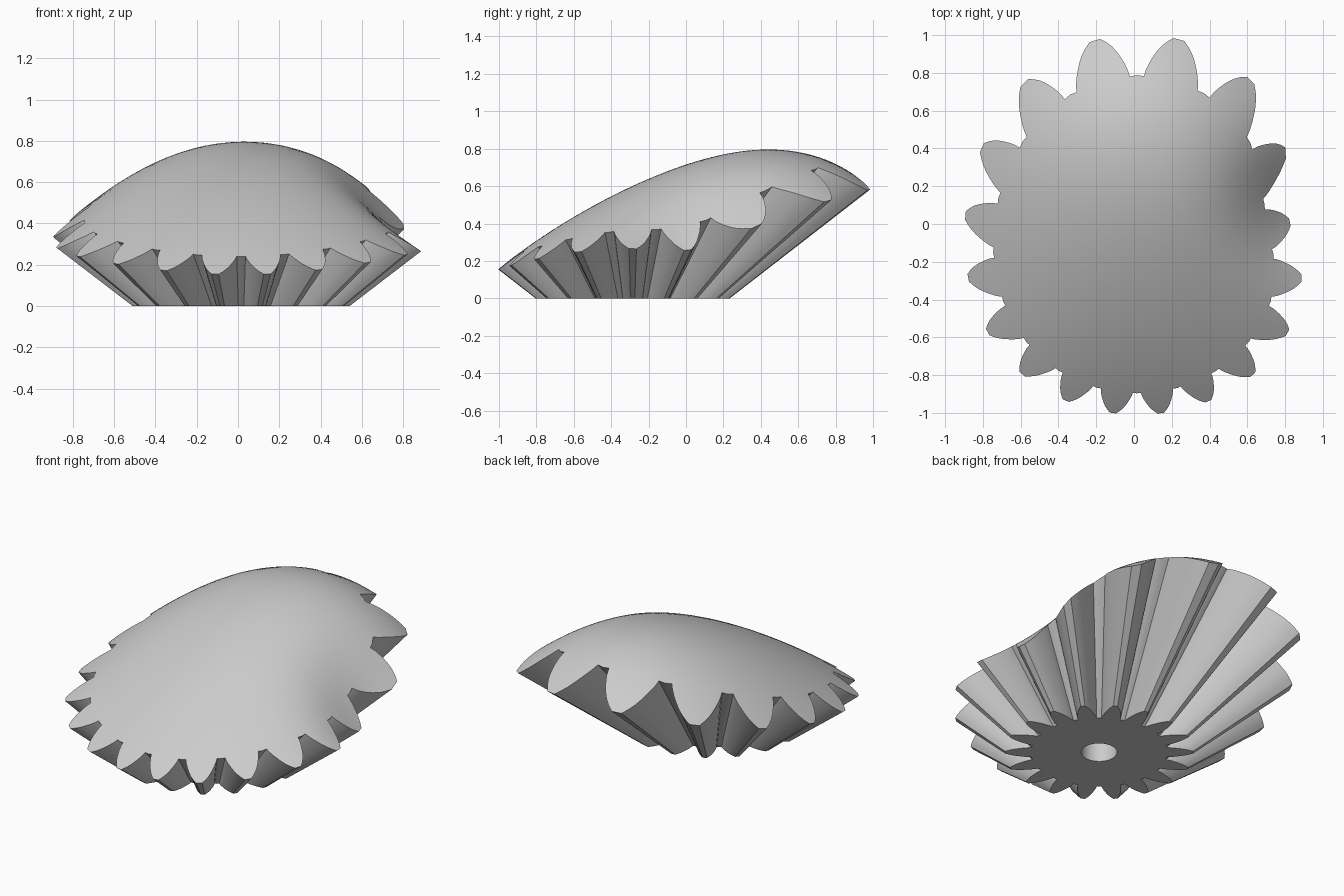
import bpy, bmesh
from math import sin, cos, pi, radians, exp

cube = bpy.data.objects.get("Cube")
if cube:
    bpy.data.objects.remove(cube, do_unlink=True)

TEETH = 18
CX, CY = 0.015, -0.285          # gear axis
BASE_R, FLARE = 0.525, 1.305    # tip radius at the base and its growth with height
HOLE_R, HOLE_DEPTH = 0.1, 0.3
RINGS = 28


def dome(x, y):
    """Height of the lopsided domed top."""
    ridge = 0.715 + 0.331 * y - 0.27 * y**2 - 0.116 * y**3 - 0.07 * y**4
    side = (0.45 + 0.22 * y) * (x - 0.03)**2
    dent = 0.2 * exp(-((x - 0.9) / 0.3)**2 - ((y - 0.1) / 0.33)**2)
    return ridge - side - dent


def on_cone(ratio, angle, z):
    r = ratio * (BASE_R + FLARE * z)
    return CX + r * cos(angle), CY + r * sin(angle), z


def meet_dome(ratio, angle):
    """Point where a line of the flared gear reaches the dome."""
    low, high = 0.0, 1.0
    for _ in range(40):
        z = (low + high) / 2
        x, y, _z = on_cone(ratio, angle, z)
        if dome(x, y) > z:
            low = z
        else:
            high = z
    return on_cone(ratio, angle, low)


# Half a tooth: share of the tip radius, angle from the tooth's middle
flank = [(0.725, 8.0), (0.76, 7.5), (0.8, 6.7), (0.84, 5.8),
         (0.88, 4.9), (0.92, 3.9), (0.96, 2.7), (1.0, 1.3)]
tooth = [(s, -a) for s, a in flank] + [(s, a) for s, a in reversed(flank)]
tooth.append((0.73, 10.0))
outline = [(s, radians(360 / TEETH * k + a)) for k in range(TEETH) for s, a in tooth]
count = len(outline)

bm = bmesh.new()


def ring(points):
    return [bm.verts.new(p) for p in points]


def bridge(a, b):
    for i in range(count):
        j = (i + 1) % count
        bm.faces.new((a[i], a[j], b[j], b[i]))


def hole_ring(z):
    return ring([(CX + HOLE_R * cos(a), CY + HOLE_R * sin(a), z) for s, a in outline])


# Blind bore, underside and flared teeth
bore_top = hole_ring(HOLE_DEPTH)
bore_rim = hole_ring(0)
base = ring([on_cone(s, a, 0) for s, a in outline])
rim_points = [meet_dome(s, a) for s, a in outline]
rim = ring(rim_points)
bm.faces.new(bore_top)
bridge(bore_top, bore_rim)
bridge(bore_rim, base)
bridge(base, rim)

# Domed top, ring by ring towards the axis
previous = rim
for k in range(RINGS - 1, 0, -1):
    t = k / RINGS
    spots = [(CX + t * (x - CX), CY + t * (y - CY)) for x, y, z in rim_points]
    inner = ring([(x, y, dome(x, y)) for x, y in spots])
    bridge(previous, inner)
    previous = inner
centre = bm.verts.new((CX, CY, dome(CX, CY)))
for i in range(count):
    bm.faces.new((previous[i], previous[(i + 1) % count], centre))

bmesh.ops.recalc_face_normals(bm, faces=bm.faces[:])
mesh = bpy.data.meshes.new("domed_bevel_gear")
bm.to_mesh(mesh)
bm.free()
gear = bpy.data.objects.new("domed_bevel_gear", mesh)
bpy.context.collection.objects.link(gear)

# Plain grey
grey = bpy.data.materials.new("light_grey")
grey.use_nodes = True
grey.diffuse_color = (0.6, 0.6, 0.6, 1)
grey.node_tree.nodes["Principled BSDF"].inputs["Base Color"].default_value = (0.6, 0.6, 0.6, 1)
mesh.materials.append(grey)

bpy.ops.object.select_all(action="DESELECT")
gear.select_set(True)
bpy.context.view_layer.objects.active = gear
bpy.ops.object.shade_smooth_by_angle(angle=radians(25))
